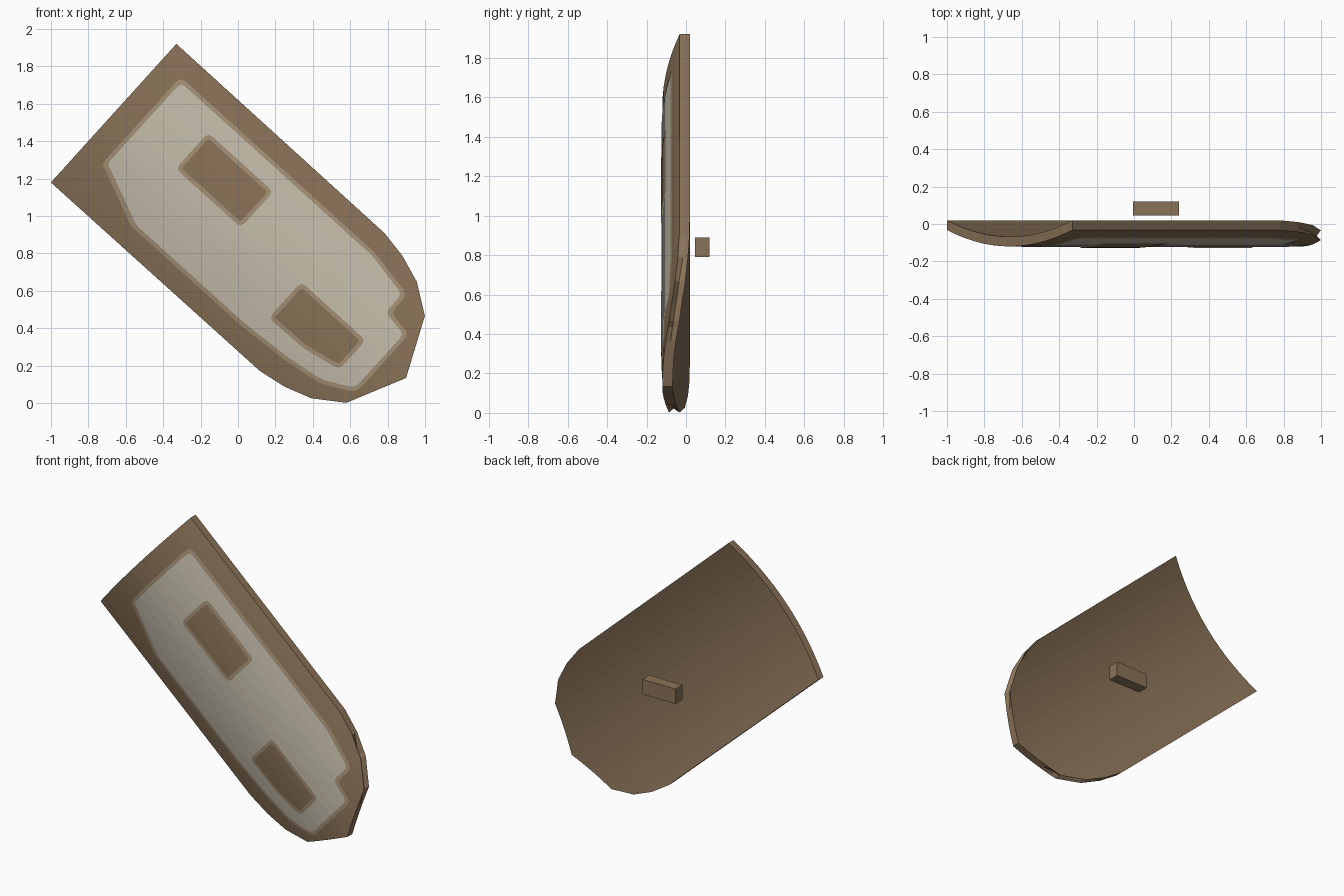
import bpy, bmesh, math
from mathutils import Vector

if "Cube" in bpy.data.objects:
    bpy.data.objects.remove(bpy.data.objects["Cube"])

STRIPS, HALF, BULGE, THICK = 14, 0.5, 0.088, 0.052


def material(name, rgb):
    m = bpy.data.materials.new(name)
    m.diffuse_color = (*rgb, 1)
    m.use_nodes = True
    m.node_tree.nodes["Principled BSDF"].inputs["Base Color"].default_value = m.diffuse_color
    return m


brown = material("brown", (0.255, 0.170, 0.097))
cream = material("cream paint", (0.56, 0.51, 0.41))
tan = material("tan edging", (0.37, 0.28, 0.18))


def to_world(u, v, d):
    """u across the board, v down its length, d depth behind the bowed front."""
    y = -0.12 + BULGE * (u / HALF) ** 2 + d
    return Vector((-0.665 + 0.671 * u + 0.741 * v, y, 1.55 + 0.741 * u - 0.671 * v))


def inset(pts, d):
    """Move a counter-clockwise outline inward by d with mitred corners."""
    out = []
    for i, p in enumerate(pts):
        p = Vector(p)
        a = (p - Vector(pts[i - 1])).normalized()
        b = (Vector(pts[(i + 1) % len(pts)]) - p).normalized()
        na, nb = Vector((-a.y, a.x)), Vector((-b.y, b.x))
        out.append(p + (na + nb) * (d / (1 + na.dot(nb))))
    return out


def rounded(pts, r):
    """Replace each corner by a short three-point curve."""
    out = []
    for i, p in enumerate(pts):
        p = Vector(p)
        a = p + (Vector(pts[i - 1]) - p).normalized() * r
        b = p + (Vector(pts[(i + 1) % len(pts)]) - p).normalized() * r
        out += [a, (a + b) * 0.25 + p * 0.5, b]
    return out


def build(name, pts, mat, depth=0.0, solid=False):
    bm = bmesh.new()
    face = bm.faces.new([bm.verts.new((p[0], p[1], depth)) for p in pts])
    bmesh.ops.triangulate(bm, faces=[face])
    # strips that follow the bow
    for i in range(1, STRIPS):
        bmesh.ops.bisect_plane(bm, geom=bm.verts[:] + bm.edges[:] + bm.faces[:],
                               plane_co=(-HALF + i / STRIPS, 0, 0), plane_no=(1, 0, 0))
    if solid:
        region = bm.faces[:]
        for _ in range(2):
            ret = bmesh.ops.extrude_face_region(bm, geom=region)["geom"]
            region = [g for g in ret if isinstance(g, bmesh.types.BMFace)]
            for g in ret:
                if isinstance(g, bmesh.types.BMVert):
                    g.co.z += THICK / 2
        # shallow groove in the rim beside the tip
        for w in bm.verts:
            if abs(w.co.z - THICK / 2) < 0.001 and w.co.y > 1.7 and abs(w.co.x) > 0.25:
                w.co.x *= 0.95
                w.co.y -= 0.015
    for w in bm.verts:
        w.co = to_world(*w.co)
    if solid:
        bmesh.ops.recalc_face_normals(bm, faces=bm.faces[:])
    else:
        bm.normal_update()
        bmesh.ops.reverse_faces(bm, faces=[f for f in bm.faces if f.normal.y > 0])
    me = bpy.data.meshes.new(name)
    bm.to_mesh(me)
    bm.free()
    me.materials.append(mat)
    ob = bpy.data.objects.new(name, me)
    bpy.context.collection.objects.link(ob)
    return ob


# bowed board with a faceted rounded end
side = [(0.5, 0), (0.497, 1.505), (0.471, 1.658), (0.42, 1.808), (0.313, 1.962)]
outline = side + [(0, 2.11)] + [(-u, v) for u, v in reversed(side)]
build("shield_board", outline, brown, solid=True)

# painted panel with notched corners and its edging
panel = [(-0.255, 0.135), (0.385, 0.135), (0.385, 1.54), (0.335, 1.815), (0.205, 1.815),
         (0.185, 1.965), (-0.235, 1.965), (-0.33, 1.79), (-0.365, 1.56), (-0.385, 1.27),
         (-0.385, 0.445), (-0.255, 0.445)]
build("panel_edging", rounded(panel, 0.035), tan, -0.002)
build("painted_panel", rounded(inset(panel, 0.022), 0.03), cream, -0.004)

# two bare openings in the paint
upper = [(0.003, 0.445), (0.262, 0.445), (0.262, 0.915), (0.003, 0.915)]
lower = [(-0.255, 1.35), (0.005, 1.35), (0.005, 1.815), (-0.205, 1.815), (-0.25, 1.6)]
for label, shape in (("upper", upper), ("lower", lower)):
    build(label + "_opening_edging", rounded(shape, 0.03), tan, -0.006)
    build(label + "_opening", rounded(inset(shape, 0.022), 0.015), brown, -0.008)

# grip block floating behind the board
bpy.ops.mesh.primitive_cube_add(size=1, location=(0.118, 0.083, 0.84))
grip = bpy.context.object
grip.name = "grip_block"
grip.scale = (0.245, 0.074, 0.1)
grip.data.materials.append(brown)
